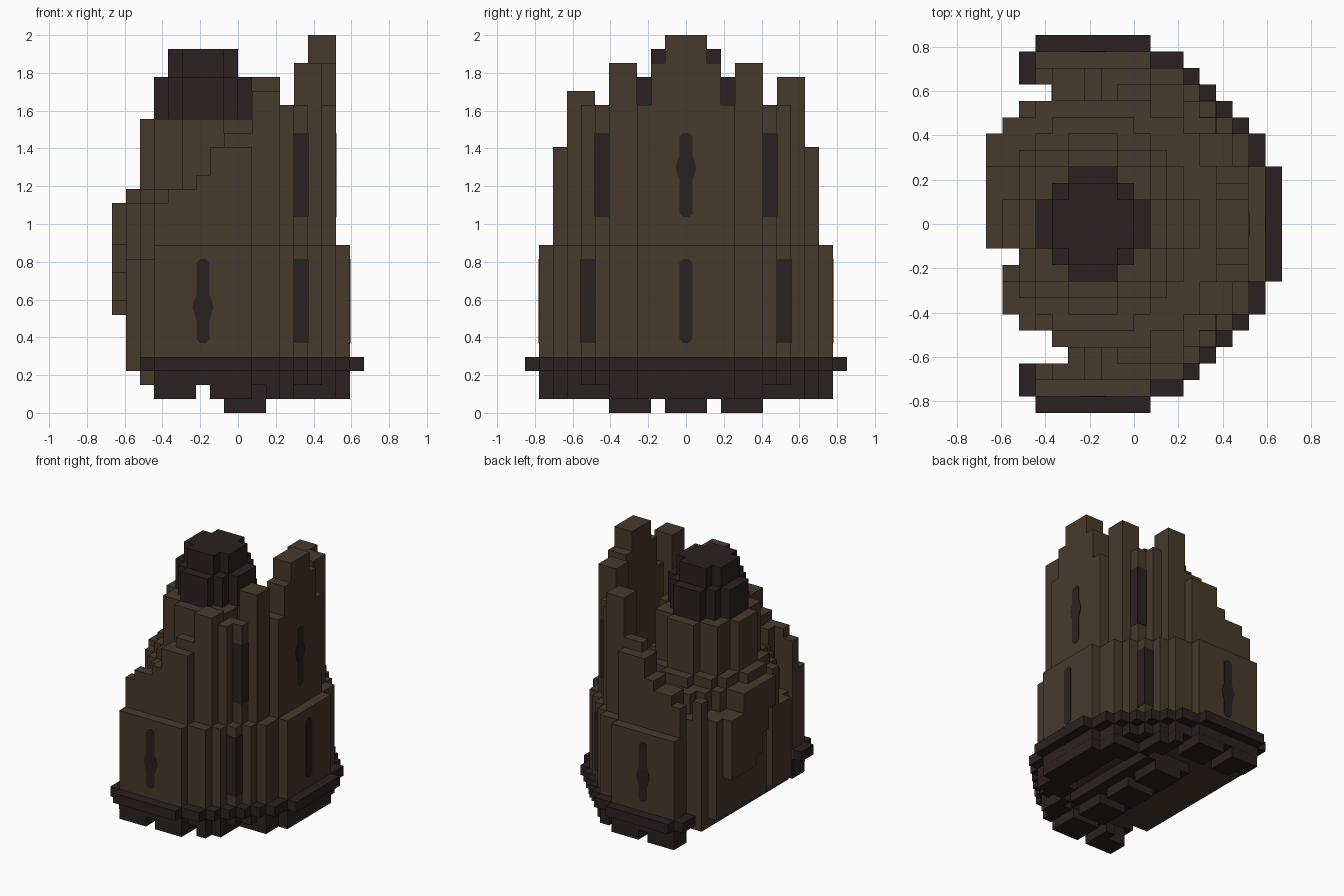
import bpy
import bmesh

cube = bpy.data.objects.get("Cube")
if cube:
    bpy.data.objects.remove(cube, do_unlink=True)

V = 2 / 27          # block size
CX = -2.5           # tower axis, in blocks


def material(name, rgb):
    m = bpy.data.materials.new(name)
    m.use_nodes = True
    col = (*rgb, 1)
    m.diffuse_color = col
    m.node_tree.nodes["Principled BSDF"].inputs["Base Color"].default_value = col
    return m


BROWN = material("brown stone", (0.062, 0.041, 0.024))
DARK = material("dark stone", (0.024, 0.015, 0.0152))


def finish(name, bm, mat):
    bmesh.ops.remove_doubles(bm, verts=bm.verts, dist=1e-5)
    bmesh.ops.dissolve_limit(bm, angle_limit=0.01, verts=bm.verts, edges=bm.edges)
    mesh = bpy.data.meshes.new(name)
    bm.to_mesh(mesh)
    bm.free()
    mesh.materials.append(mat)
    ob = bpy.data.objects.new(name, mesh)
    bpy.context.collection.objects.link(ob)


def blocks(name, cells, mat, grow=0.0):
    """Columns of blocks: cells maps (i, j) to (bottom, top); shared sides are left out."""
    bm = bmesh.new()

    def quad(pts):
        bm.faces.new([bm.verts.new(((x + CX) * V, y * V, z * V)) for x, y, z in pts])

    h = 0.5 + grow
    for (i, j), (lo, hi) in cells.items():
        ring = [(i + h, j - h), (i + h, j + h), (i - h, j + h), (i - h, j - h)]
        quad([(x, y, hi) for x, y in ring])
        quad([(x, y, lo) for x, y in reversed(ring)])
        for k, (di, dj) in enumerate([(1, 0), (0, 1), (-1, 0), (0, -1)]):
            a, b = ring[k], ring[(k + 1) % 4]
            spans = [(lo, hi)]
            if (i + di, j + dj) in cells:
                nlo, nhi = cells[i + di, j + dj]
                spans = [(lo, min(hi, nlo)), (max(lo, nhi), hi)]
            for s, t in spans:
                if t > s:
                    quad([(*a, s), (*b, s), (*b, t), (*a, t)])
    finish(name, bm, mat)


def disc(profile):
    """Stepped round plan: profile gives the half width for each row out from the axis."""
    n = len(profile)
    return {(i, j) for i in range(1 - n, n)
            for j in range(-profile[abs(i)], profile[abs(i)] + 1)}


def layer(cells, lo, hi):
    return {c: (lo, hi) for c in cells}


def left_edge(j):
    """Ragged broken side of the tower."""
    if abs(j) >= 9:
        return -3
    if abs(j) == 8:
        return -2 if j > 0 else -1
    if j == -7:
        return -2
    if j in (-6, -2, 7):
        return -4
    if j < -2 or j == 6:
        return -5
    return -6


def ruined(cells, extra=0):
    return {(i, j) for i, j in cells if i >= left_edge(j) - extra * (abs(j) in (9, 10))}


RIM = disc([11, 11, 11, 11, 10, 10, 9, 8, 7, 6, 5, 3])
LOWER = disc([10, 10, 10, 10, 9, 9, 8, 7, 6, 5, 3])
UPPER = disc([9, 9, 9, 9, 8, 8, 7, 6, 5, 3])
INNER = disc([8, 8, 8, 8, 7, 7, 6, 5, 3])
CORE = disc([7, 7, 7, 7, 6, 6, 5, 3])
PLATEAU = disc([6, 6, 6, 5, 4, 3, 1])
STEP = disc([5, 5, 4, 4, 3, 1])
KEEP = disc([4, 4, 3, 3, 1])


def wall_top(i, j):
    """Broken skyline of the upper wall."""
    a = abs(j)
    if i >= 7 and a <= 5:
        return {0: 27, 1: 27, 2: 25, 3: 22, 4: 25, 5: 25}[a]
    if i >= 6:
        return 22
    if i >= 4:
        return (24 if j > 0 else 23) if a >= 7 else 22
    if i >= 1:
        return 20 if a == 8 and i >= 2 else 19
    if i == 0:
        return 17
    return 16 if i >= -2 else 15


def body_span(i, j):
    """Undercut broken side below, round plateau with lower rubble above."""
    if i == -6:
        lo = {-1: 12, 0: 10, 1: 8}.get(j, 7)
    else:
        lo = 3 if i == -5 else 2
    if (i, j) in PLATEAU or (i <= -5 and 0 <= j <= 3):
        hi = 15
    else:
        hi = 11 if j < 0 and i <= -4 else 13
    return lo, hi


# Outer walls
blocks("lower_wall", layer(ruined(LOWER - INNER), 3, 12), BROWN)
blocks("upper_wall", {c: (12, wall_top(*c)) for c in ruined(UPPER - CORE)}, BROWN)

# Inner body, stepped keep and cap
blocks("inner_body", {c: body_span(*c) for c in ruined(INNER)}, BROWN)
blocks("keep_step", layer(STEP, 15, 16), BROWN)
blocks("keep", layer(KEEP, 16, 21), BROWN)
blocks("cap_lower", layer(disc([3, 3, 2, 1]), 21, 24), DARK)
blocks("cap_upper", layer(disc([2, 2, 1]), 24, 26), DARK)

# Rim and hanging base, with gaps between the hanging blocks
blocks("rim", layer(ruined(RIM - INNER, 1), 3, 4), DARK)
base = {(i, j) for i, j in ruined(LOWER - CORE) if i >= -3}
blocks("base_ring", layer(base, 2, 3), DARK, 0.01)
blocks("base_blocks", layer({(i, j) for i, j in base
                             if i not in (0, 4) and not (i >= 7 and abs(j) == 6)
                             and (i, abs(j)) != (7, 7)}, 1, 2), DARK)
blocks("base_hub", layer({(i, j) for i in range(1, 6) for j in range(-5, 6)}, 1, 2), DARK)
for n, mid in (("front", -4), ("middle", 0), ("back", 4)):
    blocks(n + "_foot", layer({(i, mid + d) for i in (2, 3, 4) for d in (-1, 0, 1)}, 0, 1), DARK)

# Dark corner slits
for side, s in (("front", -1), ("back", 1)):
    blocks(side + "_lower_slit", {(7, 7 * s): (5, 11)}, DARK, 0.03)
    blocks(side + "_upper_slit", {(7, 6 * s): (14, 20)}, DARK, 0.03)


def arrow_slit(name, origin, along, out, bulge=None):
    """Thin window plate with rounded ends; bulge is the height of an optional wide middle."""
    half = [(0.2, -3), (0.47, -2.75)]
    if bulge is not None:
        half += [(u, bulge + w) for u, w in
                 ((0.47, -0.9), (0.6, -0.5), (0.75, 0), (0.62, 0.5), (0.47, 0.9))]
    half += [(0.47, 2.75), (0.2, 3)]
    outline = half + [(-u, w) for u, w in reversed(half)]
    bm = bmesh.new()
    verts = [bm.verts.new([(origin[k] + along[k] * u + (w if k == 2 else 0)) * V
                           for k in range(3)]) for u, w in outline]
    face = bm.faces.new(verts)
    ext = bmesh.ops.extrude_face_region(bm, geom=[face])
    moved = [g for g in ext["geom"] if isinstance(g, bmesh.types.BMVert)]
    bmesh.ops.translate(bm, verts=moved, vec=[0.003 * c for c in out])
    bmesh.ops.recalc_face_normals(bm, faces=bm.faces)
    finish(name, bm, DARK)


arrow_slit("front_window", (CX, -10.5, 8), (1, 0, 0), (0, -1, 0), -0.45)
arrow_slit("back_window", (CX, 10.5, 8), (1, 0, 0), (0, 1, 0), -0.45)
arrow_slit("side_lower_window", (8, 0, 8), (0, 1, 0), (1, 0, 0))
arrow_slit("side_upper_window", (7, 0, 17), (0, 1, 0), (1, 0, 0), 0.5)
